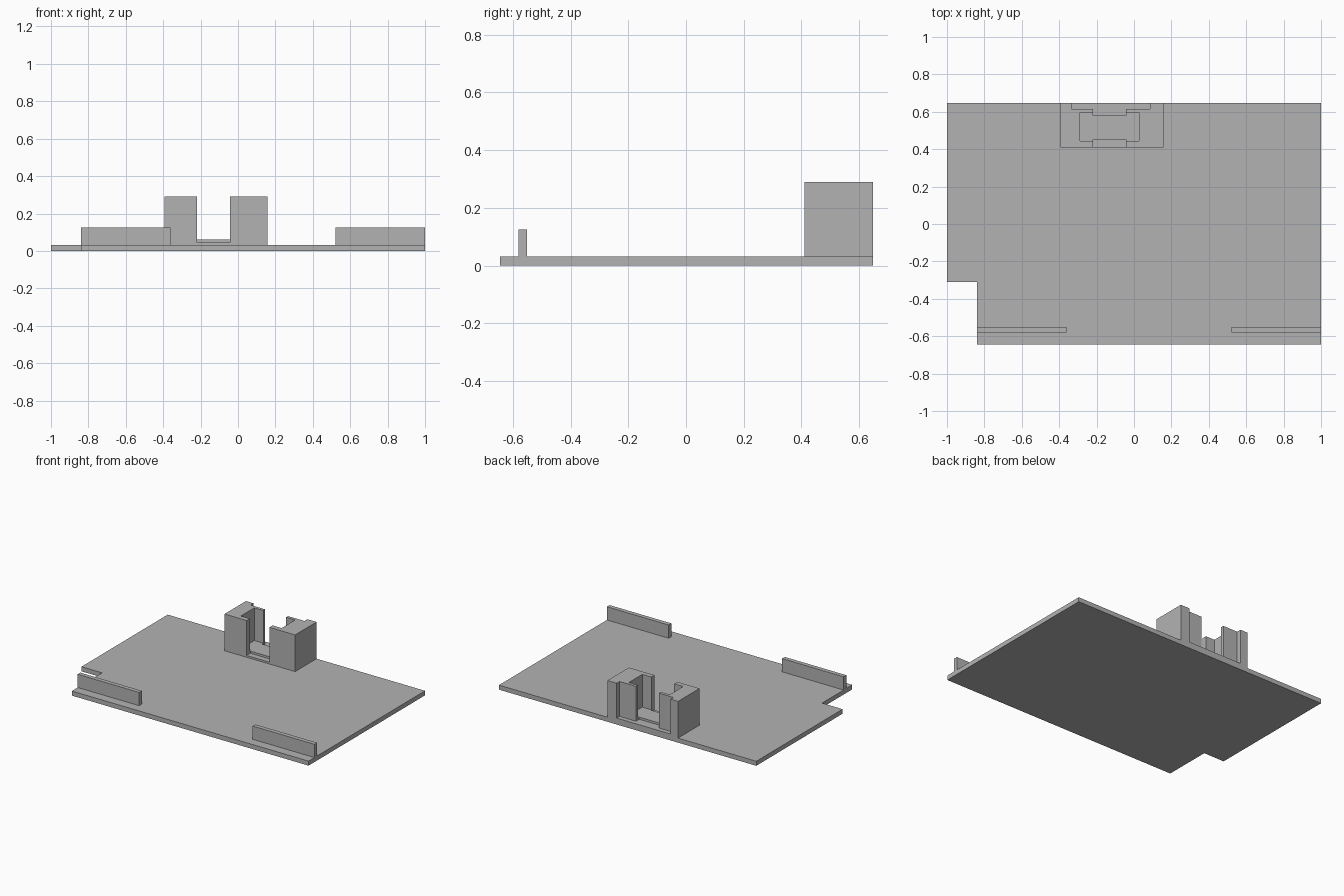
import bpy
import bmesh

cube = bpy.data.objects.get("Cube")
if cube:
    bpy.data.objects.remove(cube, do_unlink=True)

grey = bpy.data.materials.new("plain_grey")
grey.use_nodes = True
colour = (0.45, 0.45, 0.45, 1)
grey.diffuse_color = colour
grey.node_tree.nodes["Principled BSDF"].inputs["Base Color"].default_value = colour


def prism(name, outline, z0, z1):
    """Extrude a plan outline between two heights."""
    bm = bmesh.new()
    face = bm.faces.new([bm.verts.new((x, y, z0)) for x, y in outline])
    top = bmesh.ops.extrude_face_region(bm, geom=[face])["geom"]
    for v in top:
        if isinstance(v, bmesh.types.BMVert):
            v.co.z = z1
    bmesh.ops.recalc_face_normals(bm, faces=bm.faces)
    mesh = bpy.data.meshes.new(name)
    bm.to_mesh(mesh)
    bm.free()
    mesh.materials.append(grey)
    obj = bpy.data.objects.new(name, mesh)
    bpy.context.collection.objects.link(obj)
    return obj


def box(name, x0, x1, y0, y1, z0, z1):
    return prism(name, [(x0, y0), (x1, y0), (x1, y1), (x0, y1)], z0, z1)


BASE, FRONT, BACK = 0.032, 0.41, 0.648

# Base plate with one corner cut away
prism("base_plate", [(-0.84, -0.645), (1, -0.645), (1, BACK), (-1, BACK),
                     (-1, -0.31), (-0.84, -0.31)], 0, BASE)

# Low front walls
for name, x0, x1 in (("right_wall", -0.84, -0.362), ("left_wall", 0.52, 1)):
    box(name, x0, x1, -0.58, -0.55, BASE, 0.125)

# Two C-shaped columns facing each other, with a recess behind each
for name, outer, recess, pocket, slot in (
        ("right_column", -0.392, -0.335, -0.29, -0.22),
        ("left_column", 0.157, 0.085, 0.028, -0.042)):
    prism(name, [(outer, FRONT), (slot, FRONT), (slot, 0.445), (pocket, 0.445),
                 (pocket, 0.595), (slot, 0.595), (slot, 0.616),
                 (recess, 0.616), (recess, BACK), (outer, BACK)], BASE, 0.29)

# Stepped floor between the columns
prism("pocket_floor", [(-0.29, 0.445), (-0.22, 0.445), (-0.22, 0.451), (-0.042, 0.451),
                       (-0.042, 0.445), (0.028, 0.445), (0.028, 0.595), (-0.042, 0.595),
                       (-0.042, 0.58), (-0.22, 0.58), (-0.22, 0.595), (-0.29, 0.595)],
      BASE, 0.06)
box("front_sill", -0.22, -0.042, FRONT, 0.451, BASE, 0.045)
prism("back_sill", [(-0.22, 0.58), (-0.042, 0.58), (-0.042, 0.616), (0.085, 0.616),
                    (0.085, BACK), (-0.335, BACK), (-0.335, 0.616), (-0.22, 0.616)],
      BASE, 0.045)
